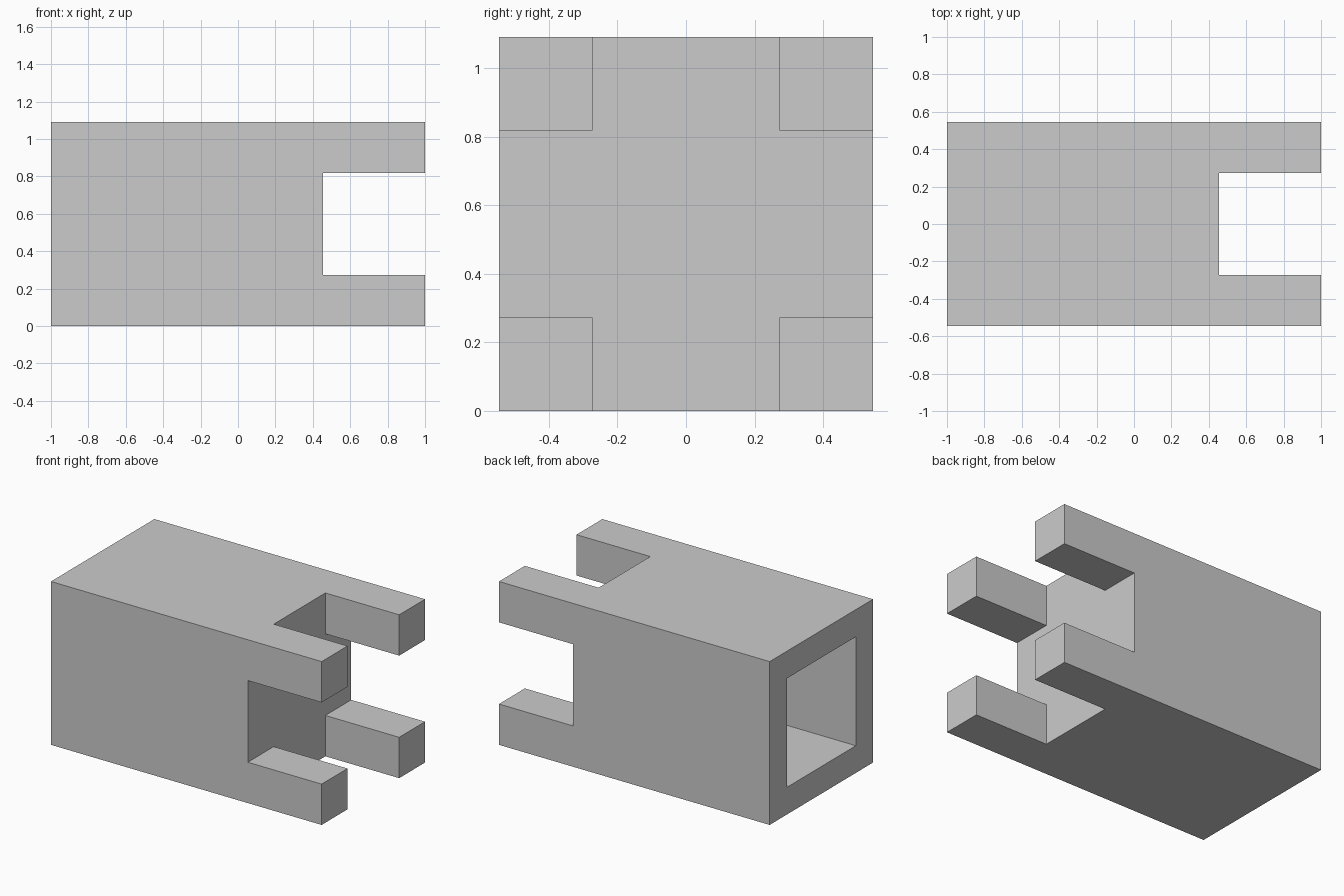
import bpy

if "Cube" in bpy.data.objects:
    bpy.data.objects.remove(bpy.data.objects["Cube"])

U = 1 / 11          # module: the model is 22 x 12 x 12 units
W = 12 * U          # width and height of the block
NOTCH_X = 5 * U     # where the body ends and the prongs begin


def box(name, x, y, z):
    """Axis-aligned box from (min, max) ranges."""
    bpy.ops.mesh.primitive_cube_add(size=1, location=[(a + b) / 2 for a, b in (x, y, z)])
    ob = bpy.context.object
    ob.name = name
    ob.scale = [b - a for a, b in (x, y, z)]
    bpy.ops.object.transform_apply(location=False, rotation=False, scale=True)
    return ob


# Main block, full length including the prongs
body = box("pronged_block", (-1, 1), (-W / 2, W / 2), (0, W))

cutters = [
    # Side-to-side and top-to-bottom slots leave four corner prongs
    box("side_slot_cutter", (NOTCH_X, 1.2), (-1, 1), (3 * U, 9 * U)),
    box("vertical_slot_cutter", (NOTCH_X, 1.2), (-3 * U, 3 * U), (-0.2, W + 0.2)),
    # Square blind pocket in the other end
    box("pocket_cutter", (-1.2, NOTCH_X - 2 * U), (-4 * U, 4 * U), (2 * U, 10 * U)),
]

# Cut the block, then discard the cutters
bpy.context.view_layer.objects.active = body
for cutter in cutters:
    cutter.hide_render = True
    mod = body.modifiers.new(cutter.name, 'BOOLEAN')
    mod.operation = 'DIFFERENCE'
    mod.solver = 'EXACT'
    mod.object = cutter
    bpy.ops.object.modifier_apply(modifier=mod.name)
    bpy.data.objects.remove(cutter)
